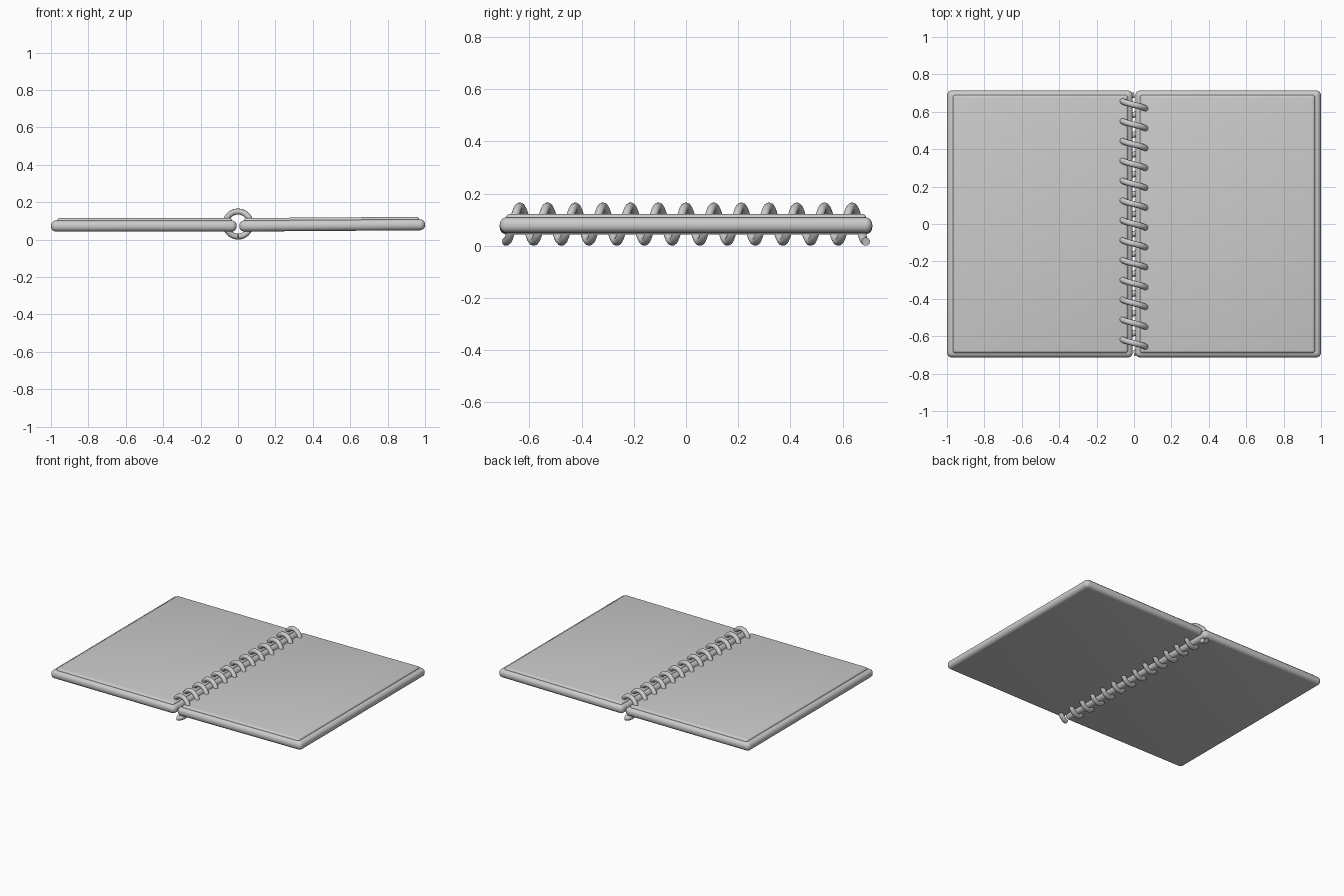
import bpy
from math import sin, cos, pi, radians

if "Cube" in bpy.data.objects:
    bpy.data.objects.remove(bpy.data.objects["Cube"])


def slab(name, x0, x1, half_y, z0, z1, radius, segments, tilt=0.0):
    """Rounded box, optionally tilted about the spine axis."""
    bpy.ops.mesh.primitive_cube_add(size=1)
    ob = bpy.context.object
    ob.name = name
    for v in ob.data.vertices:
        v.co = (x0 if v.co.x < 0 else x1,
                half_y if v.co.y > 0 else -half_y,
                (z0 if v.co.z < 0 else z1) - 0.07)
    ob.location.z = 0.07
    ob.rotation_euler.y = -tilt
    mod = ob.modifiers.new("rounded_edges", 'BEVEL')
    mod.width = radius
    mod.segments = segments
    bpy.ops.object.modifier_apply(modifier=mod.name)
    bpy.ops.object.shade_smooth_by_angle(angle=radians(35))
    return ob


# Covers and the page blocks set into them; the right half lifts slightly
for side, s, tilt in (("left", -1, 0.0), ("right", 1, radians(0.4))):
    a, b = sorted((s * 0.007, s * 1.0))
    slab(side + "_cover", a, b, 0.714, 0.043, 0.102, 0.027, 6, tilt)
    a, b = sorted((s * 0.032, s * 0.968))
    slab(side + "_pages", a, b, 0.69, 0.06, 0.115, 0.014, 4, tilt)

# Spiral binding: helix starting and ending at the bottom of a turn
TURNS, STEPS = 13, 32
WIRE, RADIUS, HALF = 0.016, 0.067, 0.69
curve = bpy.data.curves.new("spiral_binding", 'CURVE')
curve.dimensions = '3D'
curve.bevel_depth = WIRE
curve.bevel_resolution = 4
curve.use_fill_caps = True
spline = curve.splines.new('POLY')
count = TURNS * STEPS
spline.points.add(count)
for i, p in enumerate(spline.points):
    t = 2 * pi * i / STEPS
    p.co = (RADIUS * sin(t), -HALF + 2 * HALF * i / count,
            RADIUS + WIRE - RADIUS * cos(t), 1)
binding = bpy.data.objects.new("spiral_binding", curve)
bpy.context.collection.objects.link(binding)
bpy.ops.object.select_all(action='DESELECT')
binding.select_set(True)
bpy.context.view_layer.objects.active = binding
bpy.ops.object.convert(target='MESH')
bpy.ops.object.shade_smooth_by_angle(angle=radians(50))
